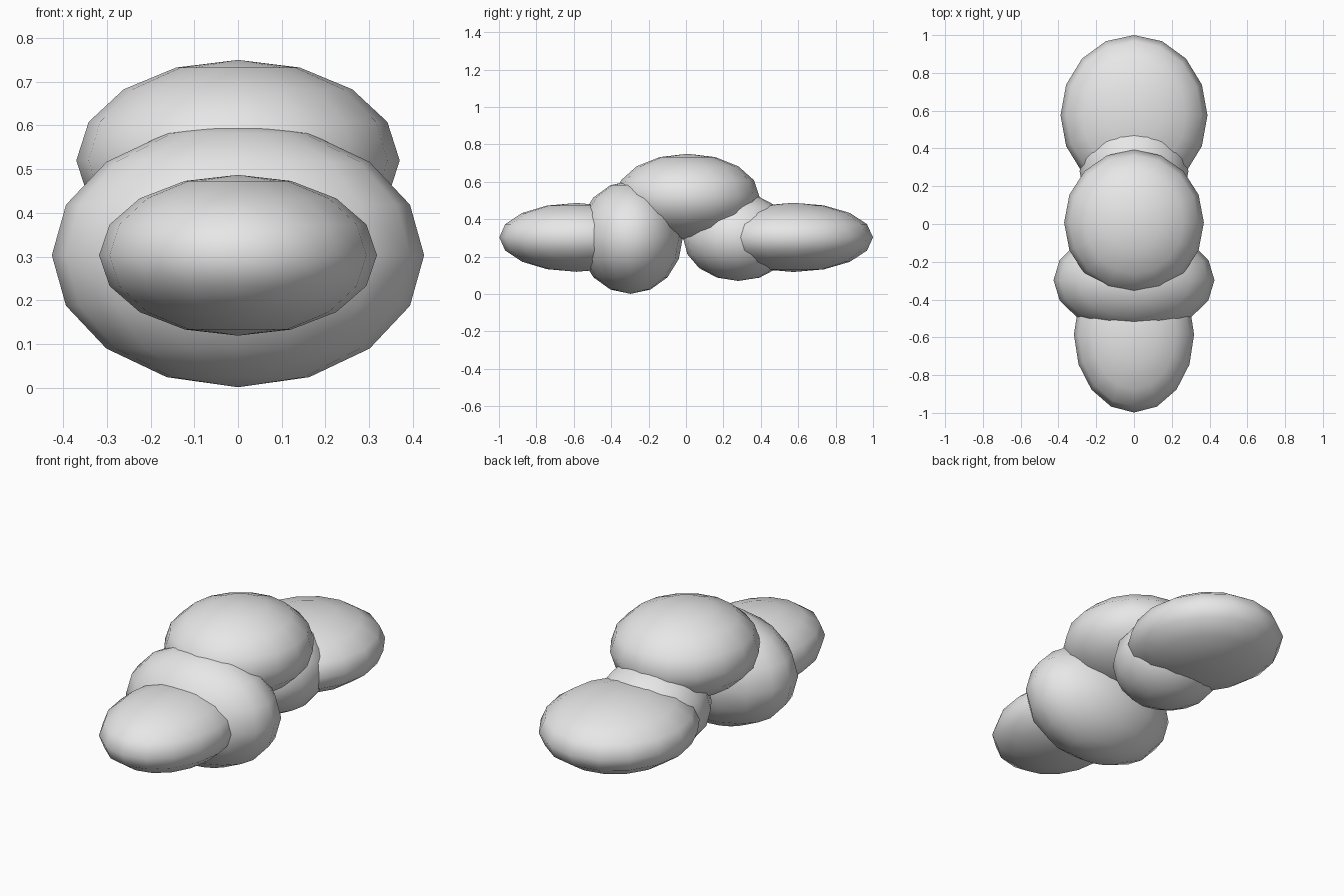
import bpy

if "Cube" in bpy.data.objects:
    bpy.data.objects.remove(bpy.data.objects["Cube"])

# One plain grey for the whole body
grey = bpy.data.materials.new("light_grey")
grey.diffuse_color = (0.8, 0.8, 0.8, 1)
grey.use_nodes = True
grey.node_tree.nodes["Principled BSDF"].inputs["Base Color"].default_value = grey.diffuse_color


def ellipsoid(name, y, z, radii):
    """Smooth 16-sided ellipsoid on the centre line."""
    bpy.ops.mesh.primitive_uv_sphere_add(segments=16, ring_count=8, radius=1)
    ob = bpy.context.object
    ob.name = name
    ob.scale = radii
    bpy.ops.object.transform_apply(location=False, rotation=False, scale=True)
    ob.location = (0, y, z)
    bpy.ops.object.shade_smooth()
    ob.data.materials.append(grey)
    return ob


# Five overlapping segments, front to back
ellipsoid("front_lobe", -0.585, 0.303, (0.318, 0.413, 0.184))
ellipsoid("front_body", -0.297, 0.303, (0.426, 0.28, 0.302))
ellipsoid("upper_body", 0.008, 0.52, (0.37, 0.385, 0.23))
ellipsoid("rear_body", 0.28, 0.303, (0.288, 0.296, 0.233))
ellipsoid("rear_lobe", 0.575, 0.303, (0.389, 0.425, 0.185))
